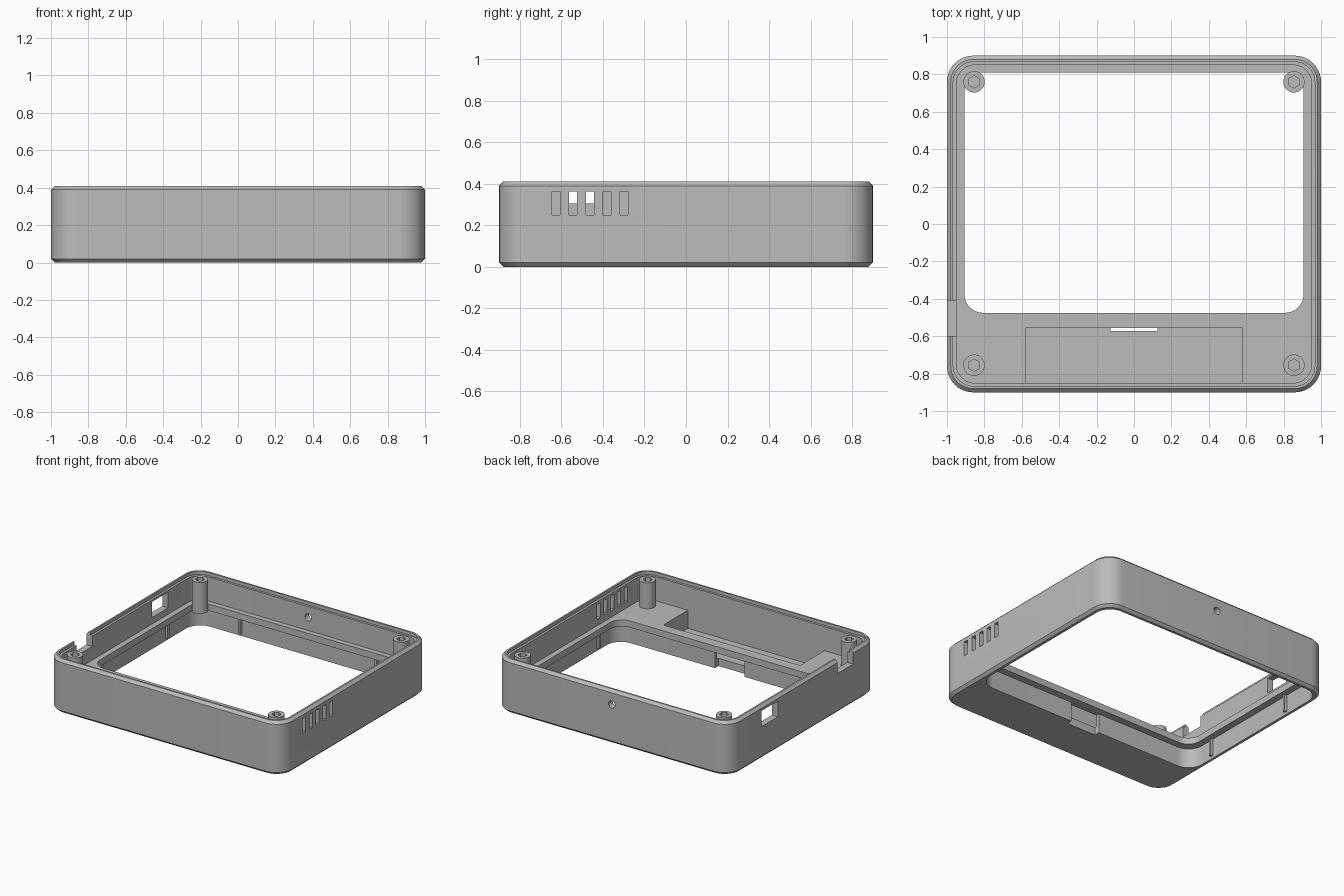
import bpy, bmesh, math
from mathutils import Matrix

cube = bpy.data.objects.get("Cube")
if cube:
    bpy.data.objects.remove(cube, do_unlink=True)

grey = bpy.data.materials.new("plain_grey")
grey.use_nodes = True
grey.diffuse_color = (0.5, 0.5, 0.5, 1)
grey.node_tree.nodes["Principled BSDF"].inputs["Base Color"].default_value = (0.5, 0.5, 0.5, 1)


def finish(name, bm):
    bmesh.ops.recalc_face_normals(bm, faces=bm.faces)
    mesh = bpy.data.meshes.new(name)
    bm.to_mesh(mesh)
    bm.free()
    mesh.materials.append(grey)
    ob = bpy.data.objects.new(name, mesh)
    bpy.context.collection.objects.link(ob)
    return ob


def outline(x0, x1, y0, y1, r, steps=10):
    """Rounded rectangle, counter-clockwise."""
    pts = []
    corners = [(x1 - r, y1 - r), (x0 + r, y1 - r), (x0 + r, y0 + r), (x1 - r, y0 + r)]
    for q, (cx, cy) in enumerate(corners):
        for i in range(steps + 1):
            a = (q + i / steps) * math.pi / 2
            pts.append((cx + r * math.cos(a), cy + r * math.sin(a)))
    return pts


def rounded(name, x0, x1, y0, y1, r, levels):
    """Stack of rounded rectangles; levels are (height, inset) pairs."""
    bm = bmesh.new()
    rings = []
    for z, d in levels:
        pts = outline(x0 + d, x1 - d, y0 + d, y1 - d, r - d)
        rings.append([bm.verts.new((x, y, z)) for x, y in pts])
    for low, high in zip(rings, rings[1:]):
        n = len(low)
        for i in range(n):
            j = (i + 1) % n
            bm.faces.new((low[i], low[j], high[j], high[i]))
    bm.faces.new(rings[0][::-1])
    bm.faces.new(rings[-1])
    return finish(name, bm)


def box(name, x0, x1, y0, y1, z0, z1):
    bm = bmesh.new()
    size = Matrix.Diagonal((x1 - x0, y1 - y0, z1 - z0, 1))
    place = Matrix.Translation(((x0 + x1) / 2, (y0 + y1) / 2, (z0 + z1) / 2))
    bmesh.ops.create_cube(bm, size=1, matrix=place @ size)
    return finish(name, bm)


def cylinder(name, centre, r, depth, sides, tilt=0):
    bm = bmesh.new()
    place = Matrix.Translation(centre) @ Matrix.Rotation(tilt, 4, "X")
    bmesh.ops.create_cone(bm, cap_ends=True, segments=sides, radius1=r, radius2=r,
                          depth=depth, matrix=place)
    return finish(name, bm)


def cut(target, cutter):
    mod = target.modifiers.new("cut", "BOOLEAN")
    mod.operation = "DIFFERENCE"
    mod.solver = "EXACT"
    mod.object = cutter
    bpy.context.view_layer.objects.active = target
    bpy.ops.object.modifier_apply(modifier=mod.name)
    bpy.data.objects.remove(cutter, do_unlink=True)


def smooth(ob):
    bpy.ops.object.select_all(action="DESELECT")
    ob.select_set(True)
    bpy.context.view_layer.objects.active = ob
    bpy.ops.object.shade_smooth_by_angle(angle=math.radians(30))


# Outer case, chamfered along the bottom and the rim
case = rounded("case_shell", -1, 1, -0.9, 0.9, 0.14,
               [(0, 0.02), (0.02, 0), (0.39, 0), (0.41, 0.02)])

# Inner cavity, stepped rim, window opening and the recess underneath it
cut(case, rounded("cavity", -0.95, 0.95, -0.85, 0.85, 0.1, [(0.2, 0), (0.6, 0)]))
cut(case, rounded("rim_step", -0.967, 0.967, -0.867, 0.867, 0.11, [(0.385, 0), (0.6, 0)]))
cut(case, rounded("window", -0.907, 0.907, -0.475, 0.81, 0.1, [(-0.1, 0), (0.3, 0)]))
cut(case, rounded("recess", -0.96, 0.96, -0.53, 0.862, 0.12, [(-0.1, 0), (0.15, 0)]))

# Sunken front pocket and the cable notch leading into it
cut(case, box("pocket", -0.58, 0.58, -0.853, -0.555, 0.06, 0.38))
cut(case, box("cable_notch", -0.125, 0.125, -0.572, -0.5, -0.1, 0.149))

# Vent slots in the left wall
for i in range(5):
    y = -0.627 + i * 0.082
    cut(case, box("vent", 0.9, 1.1, y - 0.019, y + 0.019, 0.25, 0.363))

# Connector openings in the right wall, round hole in the back wall
cut(case, box("socket", -1.1, -0.9, 0.315, 0.51, 0.25, 0.37))
cut(case, box("open_notch", -1.1, -0.9, -0.6, -0.41, 0.305, 0.6))
cut(case, cylinder("back_hole", (0, 0.88, 0.3), 0.028, 0.3, 24, math.pi / 2))
smooth(case)

# Screw posts with hexagonal holes
for side, x in (("right", -0.855), ("left", 0.855)):
    for end, y in (("front", -0.755), ("back", 0.76)):
        post = cylinder(f"{end}_{side}_post", (x, y, 0.28), 0.057, 0.24, 32)
        cut(post, cylinder("hex_hole", (x, y, 0.4), 0.033, 0.36, 6))
        smooth(post)

# Thin ribs on the recess walls
for s, side in ((-1, "right"), (1, "left")):
    box(f"back_rib_{side}", s * 0.58 - 0.01, s * 0.58 + 0.01, 0.84, 0.87, 0.02, 0.16)
    for end, y in (("front", -0.3), ("back", 0.5)):
        xs = sorted((s * 0.94, s * 0.97))
        box(f"{end}_rib_{side}", xs[0], xs[1], y - 0.01, y + 0.01, 0.02, 0.16)
